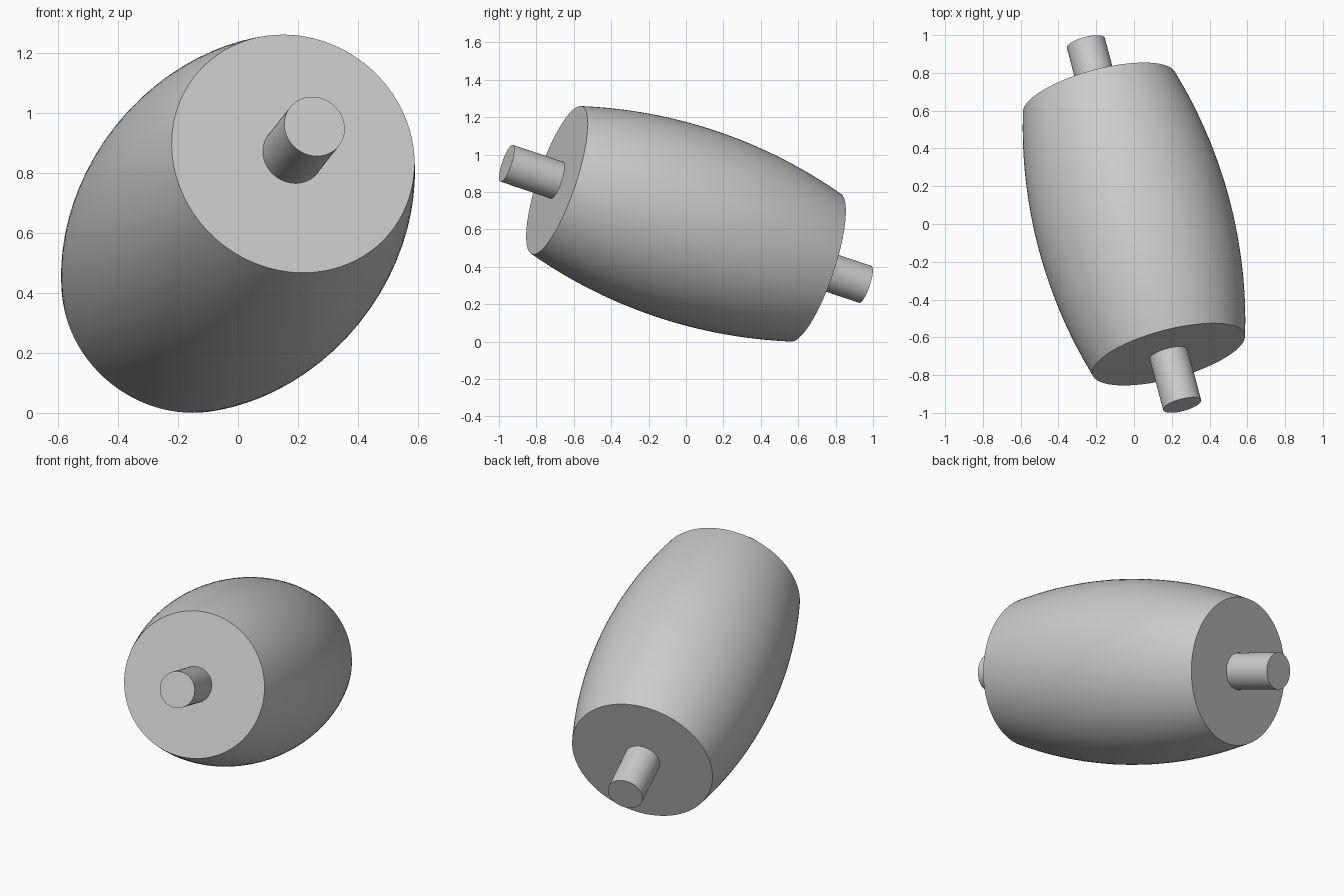
import bpy
import math
from mathutils import Vector

cube = bpy.data.objects.get("Cube")
if cube:
    bpy.data.objects.remove(cube, do_unlink=True)

# Overall layout: one tilted axis through the centre
CENTRE = Vector((0, 0, 0.63))
AXIS = Vector((0.266, -1, 0.338)).normalized()
ROTATION = AXIS.to_track_quat('Z', 'Y')
HALF_BARREL, HALF_TOTAL = 0.751, 1.043
END_R, MID_R, PIN_R = 0.417, 0.522, 0.104

grey = bpy.data.materials.new("plain grey")
grey.use_nodes = True
COLOUR = (0.6, 0.6, 0.6, 1)
grey.diffuse_color = COLOUR
grey.node_tree.nodes["Principled BSDF"].inputs["Base Color"].default_value = COLOUR


def lathe(name, profile, sides):
    """Solid of revolution about the tilted axis, with flat end caps."""
    verts = [(r * math.cos(math.tau * i / sides), r * math.sin(math.tau * i / sides), h)
             for r, h in profile for i in range(sides)]
    rings = len(profile)
    faces = [(k * sides + i, k * sides + (i + 1) % sides,
              (k + 1) * sides + (i + 1) % sides, (k + 1) * sides + i)
             for k in range(rings - 1) for i in range(sides)]
    faces.append(tuple(reversed(range(sides))))
    faces.append(tuple(range((rings - 1) * sides, rings * sides)))
    mesh = bpy.data.meshes.new(name)
    mesh.from_pydata(verts, [], faces)
    mesh.materials.append(grey)
    obj = bpy.data.objects.new(name, mesh)
    bpy.context.collection.objects.link(obj)
    obj.location = CENTRE
    obj.rotation_euler = ROTATION.to_euler()
    bpy.ops.object.select_all(action='DESELECT')
    obj.select_set(True)
    bpy.context.view_layer.objects.active = obj
    bpy.ops.object.shade_smooth_by_angle(angle=math.radians(30))
    return obj


# Bulging barrel: circular arc between the two end radii
bulge = MID_R - END_R
arc_r = (HALF_BARREL ** 2 + bulge ** 2) / (2 * bulge)
steps = 32
profile = []
for k in range(steps + 1):
    h = HALF_BARREL * (2 * k / steps - 1)
    profile.append((MID_R - arc_r + math.sqrt(arc_r ** 2 - h ** 2), h))
lathe("barrel", profile, 96)

# Round pins projecting from each end
inner = HALF_BARREL - 0.01
lathe("front_pin", [(PIN_R, inner), (PIN_R, HALF_TOTAL)], 48)
lathe("rear_pin", [(PIN_R, -HALF_TOTAL), (PIN_R, -inner)], 48)
